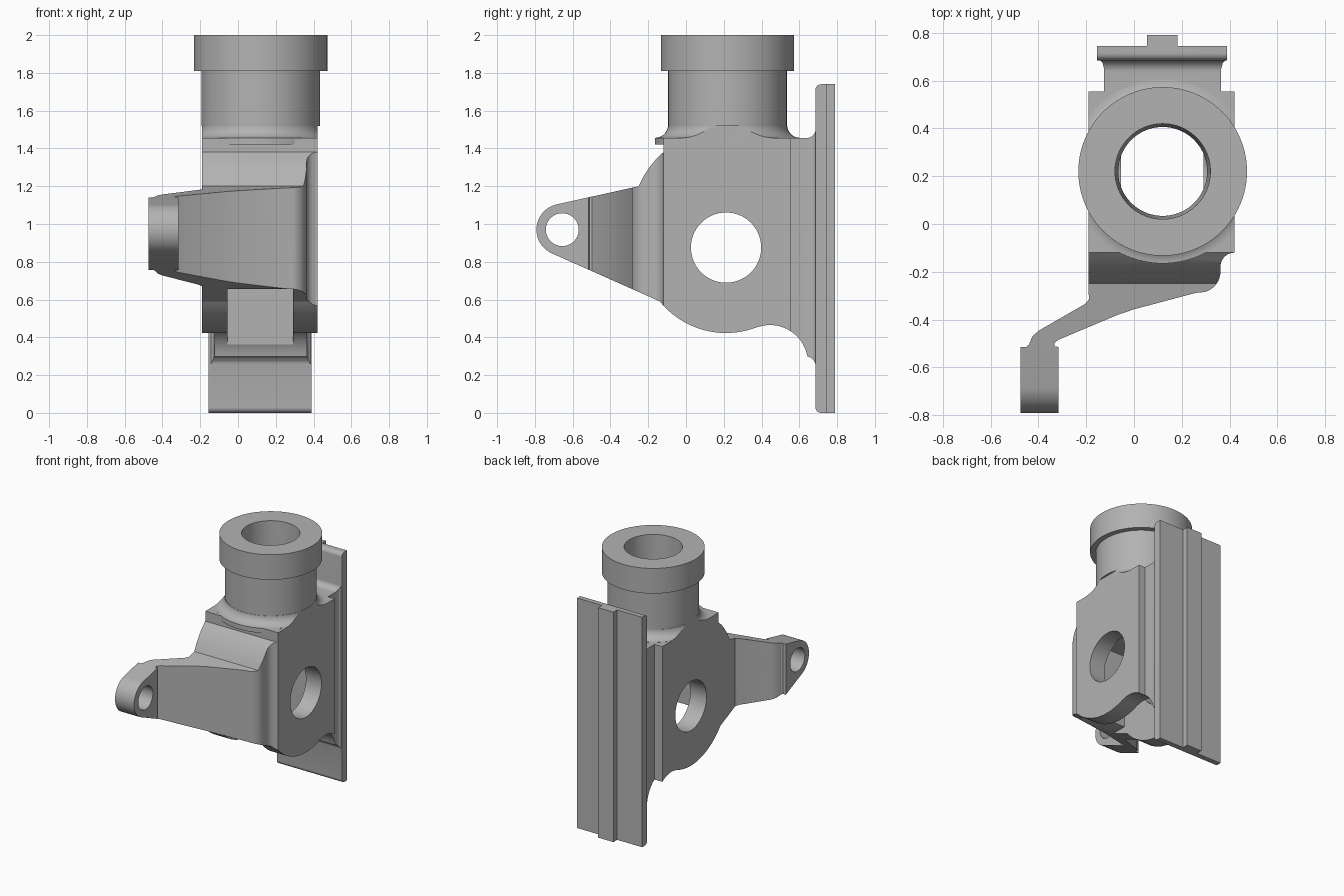
import bpy, bmesh
from math import sin, cos, pi, radians
from mathutils import Matrix, Vector

cube = bpy.data.objects.get("Cube")
if cube:
    bpy.data.objects.remove(cube, do_unlink=True)

grey = bpy.data.materials.new("cast grey")
grey.use_nodes = True
grey.diffuse_color = (0.45, 0.45, 0.45, 1)
grey.node_tree.nodes["Principled BSDF"].inputs["Base Color"].default_value = (0.45, 0.45, 0.45, 1)

AXIS = (0.12, 0.22)      # vertical bore axis (x, y)
PIN = (0.212, 0.875)     # cross hole axis (y, z)
EYE = (-0.655, 0.97)     # lug eye axis (y, z)


def finish(bm, name):
    bmesh.ops.recalc_face_normals(bm, faces=bm.faces)
    mesh = bpy.data.meshes.new(name)
    bm.to_mesh(mesh)
    bm.free()
    mesh.materials.append(grey)
    obj = bpy.data.objects.new(name, mesh)
    bpy.context.collection.objects.link(obj)
    return obj


def arc(centre, r, start, end, n):
    angles = [radians(start + (end - start) * i / n) for i in range(n + 1)]
    return [(centre[0] + r * cos(a), centre[1] + r * sin(a)) for a in angles]


def prism(name, points, axis, low, high):
    """Extrude a closed outline along x (outline in y, z) or z (outline in x, y)."""
    bm = bmesh.new()
    place = (lambda p: (low, p[0], p[1])) if axis == "x" else (lambda p: (p[0], p[1], low))
    face = bm.faces.new([bm.verts.new(place(p)) for p in points])
    made = bmesh.ops.extrude_face_region(bm, geom=[face])["geom"]
    step = Vector((high - low, 0, 0)) if axis == "x" else Vector((0, 0, high - low))
    bmesh.ops.translate(bm, verts=[v for v in made if isinstance(v, bmesh.types.BMVert)], vec=step)
    return finish(bm, name)


def box(name, x, y, z):
    return prism(name, [(x[0], y[0]), (x[1], y[0]), (x[1], y[1]), (x[0], y[1])], "z", *z)


def lathe(name, profile, n=96):
    """Stack rings of (radius, z) about the vertical bore axis."""
    bm = bmesh.new()
    rings = [[bm.verts.new((AXIS[0] + r * cos(2 * pi * i / n), AXIS[1] + r * sin(2 * pi * i / n), z))
              for i in range(n)] for r, z in profile]
    for a, b in zip(rings, rings[1:]):
        for i in range(n):
            j = (i + 1) % n
            bm.faces.new((a[i], a[j], b[j], b[i]))
    bm.faces.new(rings[0])
    bm.faces.new(rings[-1])
    return finish(bm, name)


def combine(target, tool, operation):
    mod = target.modifiers.new("combine", "BOOLEAN")
    mod.operation, mod.object, mod.solver = operation, tool, "EXACT"
    bpy.context.view_layer.objects.active = target
    bpy.ops.object.modifier_apply(modifier=mod.name)
    bpy.data.objects.remove(tool, do_unlink=True)


# Side outline of housing, arm and lug
side = (arc(EYE, 0.137, 102, 245.5, 24)
        + arc(PIN, 0.452, 219, 291, 20)
        + arc((0.445, 0.265), 0.2, 106, 10, 18)
        + [(0.665, 0.29), (0.68, 0.272), (0.688, 0.25), (0.71, 0.25), (0.71, 1.505)]
        + arc((0.637, 1.505), 0.05, 0, -90, 8)
        + [(-0.12, 1.455), (-0.12, 1.38), (-0.158, 1.344), (-0.194, 1.3), (-0.225, 1.252), (-0.25, 1.2)])
housing = prism("bracket_housing", side, "x", -0.6, 0.6)

# Flared foot of the neck, trimmed to the housing sides below
flare = [(0.385, 1.42)] + [(r, z) for r, z in arc((0.385, 1.526), 0.07, 270, 180, 8)]
combine(housing, lathe("neck_flare", flare), "UNION")

# Top outline of housing, arm and lug
plan = ([(-0.475, -0.85), (-0.315, -0.85), (-0.315, -0.515), (-0.334, -0.512), (-0.332, -0.497),
         (-0.315, -0.484), (-0.07, -0.381), (0.0, -0.357), (0.26, -0.288)]
        + arc((0.272, -0.198), 0.09, -75, 0, 8)
        + arc((0.42, -0.178), 0.058, 180, 90, 8)
        + [(0.42, 0.555), (0.365, 0.555), (0.365, 0.65), (0.372, 0.675), (0.39, 0.692), (0.39, 0.72),
           (-0.15, 0.72), (-0.15, 0.692), (-0.132, 0.675), (-0.125, 0.65), (-0.125, 0.555),
           (-0.19, 0.555), (-0.19, -0.29), (-0.188, -0.315), (-0.205, -0.335), (-0.4, -0.447),
           (-0.425, -0.47), (-0.44, -0.505), (-0.452, -0.515), (-0.475, -0.515)])
combine(housing, prism("plan_cutter", plan, "z", 0.1, 1.519), "INTERSECT")

# Neck and collar
combine(housing, lathe("neck_and_collar", [(0.314, 1.519), (0.314, 1.81), (0.353, 1.81), (0.353, 2.0)]), "UNION")
combine(housing, lathe("neck_core", [(0.3, 1.4), (0.3, 1.6)]), "UNION")

# Mounting plate with rounded front edges, and its key strip
plate = (arc((0.715, 0.03), 0.03, 180, 270, 6) + [(0.745, 0), (0.745, 1.74)]
         + arc((0.715, 1.71), 0.03, 90, 180, 6))
combine(housing, prism("mounting_plate", plate, "x", -0.155, 0.39), "UNION")
combine(housing, box("key_strip", (0.055, 0.182), (0.73, 0.79), (0, 1.74)), "UNION")

# Hollow interior, open at the bottom and lower front
combine(housing, box("cavity_cutter", (-0.055, 0.29), (-0.17, 0.62), (0.28, 1.22)), "DIFFERENCE")
combine(housing, box("front_slot_cutter", (-0.055, 0.29), (-0.4, 0.5), (0.3, 0.657)), "DIFFERENCE")

# Vertical bore, cross hole and lug eye
combine(housing, lathe("bore_cutter", [(0.186, 0.9), (0.186, 1.45), (0.201, 2.05)]), "DIFFERENCE")
combine(housing, prism("cross_hole_cutter", arc(PIN, 0.186, 0, 354, 59), "x", -0.5, 0.7), "DIFFERENCE")
combine(housing, prism("eye_cutter", arc(EYE, 0.087, 0, 351, 39), "x", -0.6, -0.2), "DIFFERENCE")

# Smooth curved faces, keep machined edges sharp
bpy.ops.object.select_all(action="DESELECT")
housing.select_set(True)
bpy.context.view_layer.objects.active = housing
bpy.ops.object.shade_smooth_by_angle(angle=radians(25))
